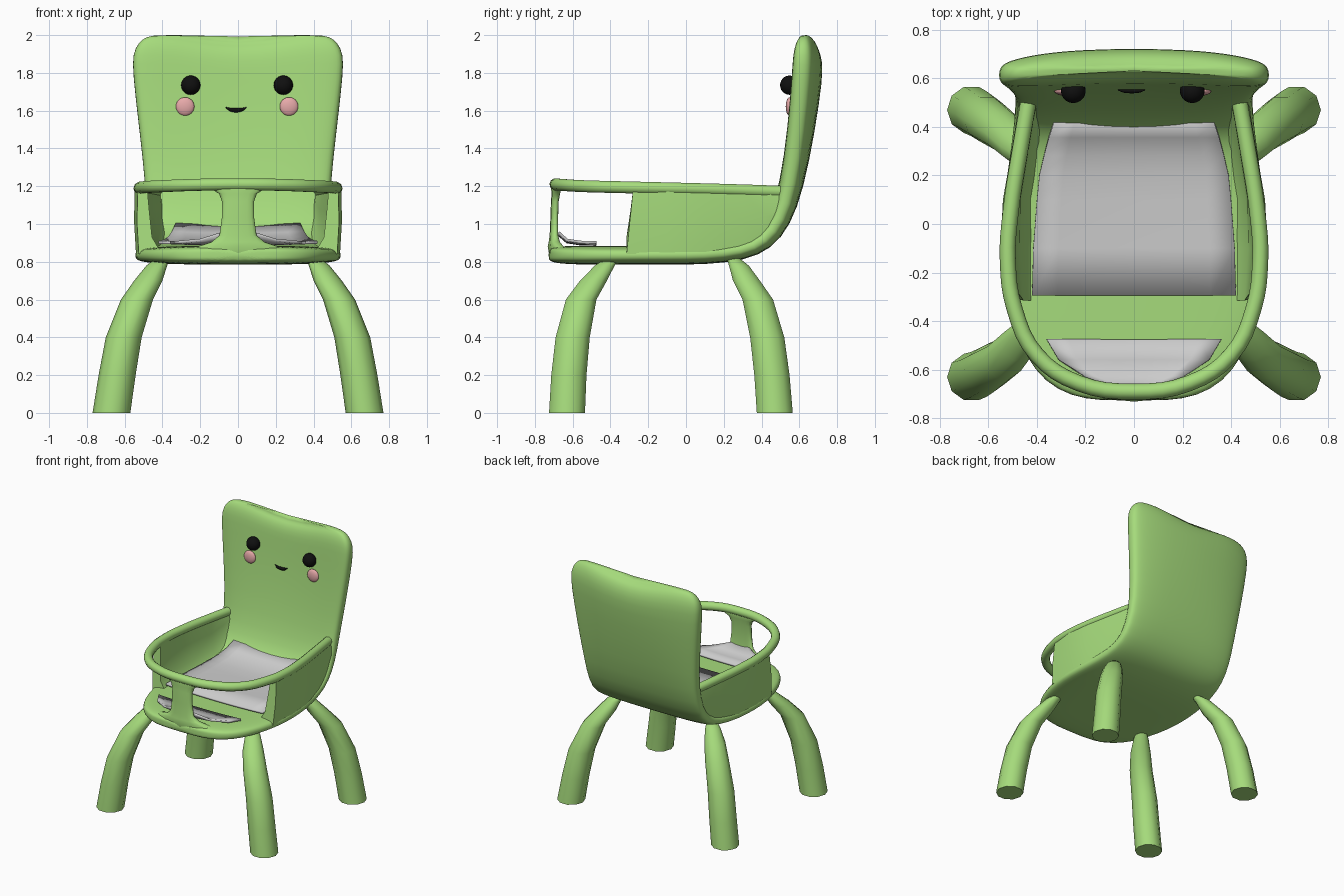
import bpy, bmesh, math
from mathutils import Vector

if "Cube" in bpy.data.objects:
    bpy.data.objects.remove(bpy.data.objects["Cube"])


def material(name, rgb):
    m = bpy.data.materials.new(name)
    m.diffuse_color = (*rgb, 1)
    m.use_nodes = True
    m.node_tree.nodes["Principled BSDF"].inputs["Base Color"].default_value = m.diffuse_color
    return m


GREEN = material("green", (0.38, 0.71, 0.20))
BLACK = material("black", (0.005, 0.005, 0.005))
PINK = material("pink", (0.80, 0.40, 0.40))


def finish(ob, mat, angle=60):
    if mat:
        ob.data.materials.append(mat)
    bpy.ops.object.select_all(action='DESELECT')
    ob.select_set(True)
    bpy.context.view_layer.objects.active = ob
    if ob.type == 'MESH':
        bpy.ops.object.shade_smooth_by_angle(angle=math.radians(angle))
    return ob


def loft(name, rings, mat, closed=True, subsurf=0, thick=0, angle=60):
    """Skin a list of equal-length point rings."""
    bm = bmesh.new()
    vs = [[bm.verts.new(p) for p in r] for r in rings]
    n = len(vs[0])
    for a, b in zip(vs, vs[1:]):
        for i in range(n if closed else n - 1):
            j = (i + 1) % n
            bm.faces.new((a[i], a[j], b[j], b[i]))
    if closed:
        bm.faces.new(vs[0])
        bm.faces.new(vs[-1])
    bmesh.ops.recalc_face_normals(bm, faces=bm.faces)
    me = bpy.data.meshes.new(name)
    bm.to_mesh(me)
    bm.free()
    ob = bpy.data.objects.new(name, me)
    bpy.context.collection.objects.link(ob)
    finish(ob, mat, angle)
    if thick:
        m = ob.modifiers.new("thick", 'SOLIDIFY')
        m.thickness, m.offset = thick, 0
    if subsurf:
        ob.modifiers.new("smooth", 'SUBSURF').levels = subsurf
        ob.modifiers[-1].render_levels = subsurf
    return ob


def tube(name, pts, radius, mat, radii=None):
    cu = bpy.data.curves.new(name, 'CURVE')
    cu.dimensions = '3D'
    cu.bevel_depth, cu.bevel_resolution = radius, 3
    cu.resolution_u, cu.use_fill_caps = 4, True
    sp = cu.splines.new('BEZIER')
    sp.bezier_points.add(len(pts) - 1)
    for i, (bp, p) in enumerate(zip(sp.bezier_points, pts)):
        bp.co = p
        bp.handle_left_type = bp.handle_right_type = 'AUTO'
        bp.radius = radii[i] if radii else 1
    ob = bpy.data.objects.new(name, cu)
    bpy.context.collection.objects.link(ob)
    return finish(ob, mat)


def power(v, e):
    return math.copysign(abs(v) ** e, v)


# Seat and backrest shell: y, z, half width, half thickness along the bend
stations = [
    (-.728, .838, .14, .025), (-.71, .837, .26, .040), (-.65, .836, .37, .047),
    (-.55, .835, .445, .05), (-.42, .835, .50, .05), (-.25, .835, .54, .05),
    (-.10, .835, .55, .05), (.10, .835, .54, .05), (.30, .855, .51, .05),
    (.42, .91, .495, .055), (.50, 1.02, .49, .06), (.56, 1.20, .49, .065),
    (.615, 1.50, .525, .07), (.65, 1.80, .56, .076), (.652, 1.90, .56, .072),
    (.65, 1.96, .53, .056), (.647, 1.99, .49, .036), (.645, 2.004, .44, .015)]
rings = []
for k, (y, z, hw, ht) in enumerate(stations):
    a, b = stations[max(k - 1, 0)], stations[min(k + 1, len(stations) - 1)]
    t = Vector((b[0] - a[0], b[1] - a[1])).normalized()
    up = min(max((z - 1.0) / .6, 0), 1)
    dip = min(max((z - 1.55) / .4, 0), 1)
    ring = []
    for i in range(28):
        ang = 2 * math.pi * i / 28
        x, d = hw * power(math.cos(ang), .6), ht * power(math.sin(ang), .5)
        yy = y - t.y * d - up * .03 * (x / .5) ** 2
        zz = z + t.x * d
        if abs(x) < .42:
            zz -= dip * .025 * (1 + math.cos(math.pi * x / .42))
        ring.append((x, yy, zz))
    rings.append(ring)
loft("seat_shell", rings, GREEN, subsurf=1)

# Side walls: y, top x, bottom x, inner bottom x, bottom z, top z
walls = [(-.28, .505, .525, .42, .84, 1.185), (-.1, .523, .54, .42, .84, 1.18),
         (.1, .503, .53, .42, .84, 1.175), (.3, .47, .495, .39, .86, 1.17),
         (.42, .45, .475, .37, .92, 1.165), (.53, .43, .46, .37, 1.04, 1.16)]
for side, s in (("right", 1), ("left", -1)):
    rings = []
    for k, (y, xt, xb, xi, zb, zt) in enumerate(walls):
        lean = -.035 if k == 0 else 0
        rings.append([(s * (xt + .025), y, zt), (s * (xb + .01), y + lean * .5, (zt + zb) / 2),
                      (s * xb, y + lean, zb), (s * xi, y + lean, zb + .03),
                      (s * (xb - .07), y + lean, zb + .09),
                      (s * (xt - .035), y + lean * .4, (zt + zb) / 2 + .06),
                      (s * (xt - .025), y, zt)])
    loft(side + "_wall", rings, GREEN, angle=50)

# Armrest rail looping around the front
half = [(.43, .53, 1.17), (.47, .3, 1.178), (.508, .05, 1.185), (.52, -.15, 1.19),
        (.492, -.35, 1.195), (.40, -.54, 1.20), (.23, -.655, 1.207)]
tube("rail", half + [(0, -.69, 1.21)] + [(-x, y, z) for x, y, z in reversed(half)],
     .033, GREEN)

# Front post, flared at both ends: z, half width, half depth, y
rings = []
for z, w, d, y in [(.84, .30, .035, -.69), (.88, .22, .032, -.70), (.905, .14, .027, -.70),
                   (.94, .098, .022, -.70), (1.03, .086, .02, -.698), (1.12, .085, .02, -.695),
                   (1.16, .10, .022, -.69), (1.185, .14, .024, -.69), (1.21, .19, .02, -.69)]:
    ring = []
    for i in range(16):
        ang = 2 * math.pi * i / 16
        x = w * power(math.cos(ang), .6)
        ring.append((x, y + d * power(math.sin(ang), .6) + .8 * x * x, z))
    rings.append(ring)
loft("front_post", rings, GREEN)


# Grey seat pads, rows of y, z, half width
def pad(name, rows):
    loft(name, [[(w * i / 4, y, z + .01 * abs(i / 4) ** 2) for i in range(-4, 5)]
                for y, z, w in rows], None, closed=False, thick=.015)


pad("seat_pad", [(-.295, .893, .42), (-.1, .895, .415), (.1, .897, .40), (.2, .902, .39),
                 (.285, .916, .37), (.36, .945, .35), (.42, .99, .33)])
pad("front_pad", [(-.475, .892, .36), (-.56, .894, .31), (-.63, .905, .20), (-.675, .945, .08)])

# Splayed legs: z, x, front y, back y, radius
leg = [(.83, .39, -.38, .24, .03), (.78, .43, -.43, .28, .055), (.70, .475, -.49, .32, .075),
       (.60, .535, -.555, .38, .085), (.40, .605, -.60, .43, .095),
       (.20, .64, -.62, .455, .098), (0, .67, -.63, .47, .10)]
for side, s in (("right", 1), ("left", -1)):
    for col, end in ((2, "front"), (3, "back")):
        rings = [[(s * (r[1] + r[4] * math.cos(i * math.pi / 5)),
                   r[col] + r[4] * math.sin(i * math.pi / 5), r[0]) for i in range(10)]
                 for r in leg]
        loft(f"{end}_{side}_leg", rings, GREEN)


# Face: eyes, cheeks and smile
def dot(name, loc, scale, mat):
    bpy.ops.mesh.primitive_uv_sphere_add(segments=20, ring_count=12, radius=1, location=loc)
    ob = bpy.context.object
    ob.name, ob.scale = name, scale
    finish(ob, mat)


for side, ex, cx in (("right", .24, .27), ("left", -.25, -.28)):
    dot(side + "_eye", (ex, .548, 1.735), (.051, .05, .051), BLACK)
    dot(side + "_cheek", (cx, .548, 1.622), (.049, .02, .049), PINK)
tube("smile", [(-.065, .552, 1.617), (-.04, .55, 1.606), (-.01, .55, 1.602),
               (.02, .55, 1.606), (.045, .552, 1.617)], .012, BLACK, [.2, .8, 1, .8, .2])
